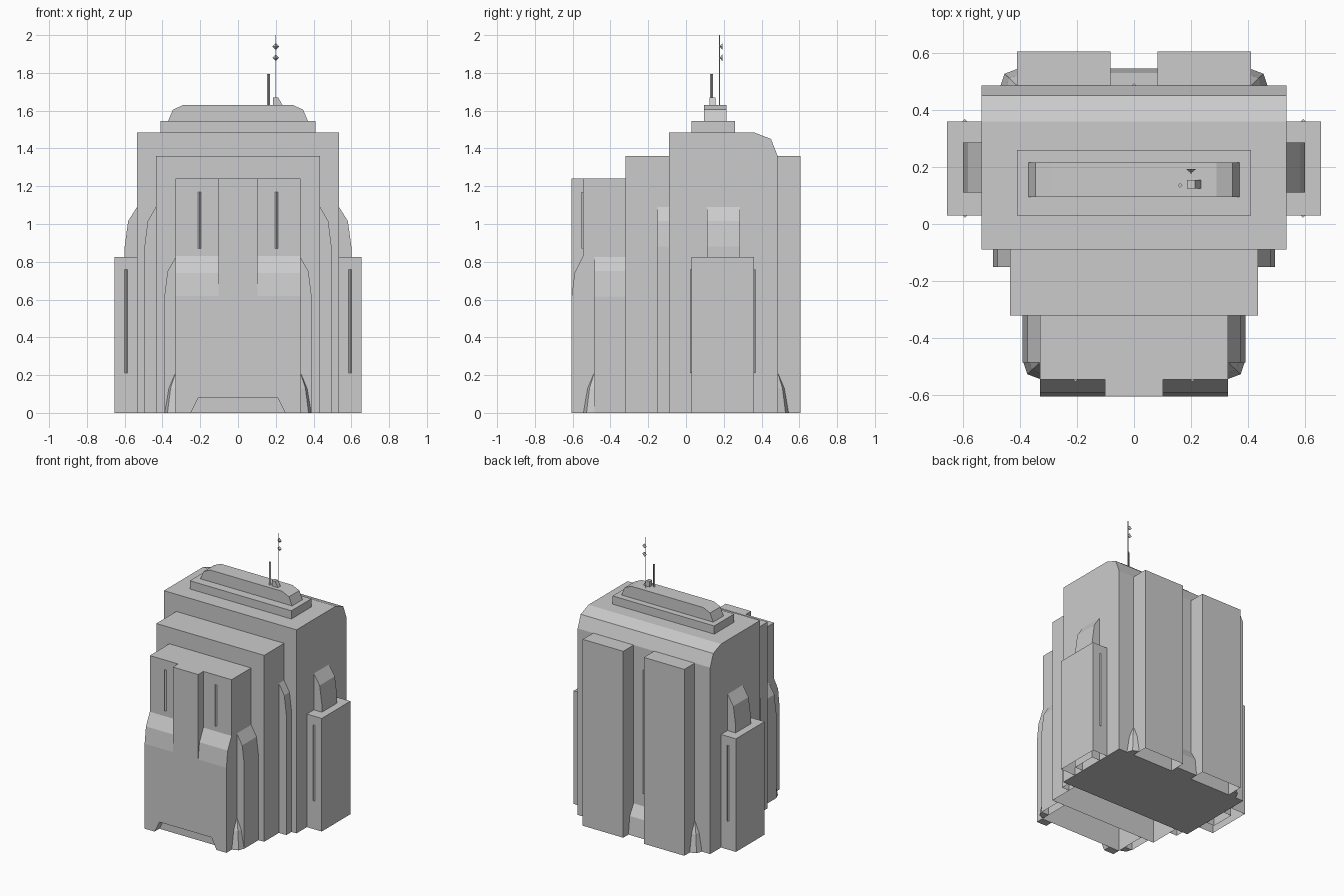
import bpy
import bmesh

cube = bpy.data.objects.get("Cube")
if cube:
    bpy.data.objects.remove(cube, do_unlink=True)

grey = bpy.data.materials.new("concrete_grey")
grey.use_nodes = True
COLOUR = (0.6, 0.6, 0.6, 1.0)
grey.diffuse_color = COLOUR
grey.node_tree.nodes["Principled BSDF"].inputs["Base Color"].default_value = COLOUR


def finish(name, bm, mirror=False, open_bottom=False):
    """Turn a bmesh into an object, optionally mirrored or without a floor."""
    bmesh.ops.recalc_face_normals(bm, faces=bm.faces)
    if open_bottom:
        floor = [f for f in bm.faces
                 if f.normal.z < -0.9 and f.calc_center_median().z < 0.01]
        bmesh.ops.delete(bm, geom=floor, context="FACES")
    mesh = bpy.data.meshes.new(name)
    bm.to_mesh(mesh)
    bm.free()
    mesh.materials.append(grey)
    ob = bpy.data.objects.new(name, mesh)
    bpy.context.collection.objects.link(ob)
    if mirror:
        ob.modifiers.new("mirror", "MIRROR").use_mirror_merge = False
    return ob


def prism(name, axis, outline, lo, hi, **options):
    """Extrude a flat outline along an axis from lo to hi."""
    place = {"x": lambda a, b, t: (t, a, b),
             "y": lambda a, b, t: (a, t, b),
             "z": lambda a, b, t: (a, b, t)}[axis]
    bm = bmesh.new()
    ends = [[bm.verts.new(place(a, b, t)) for a, b in outline] for t in (lo, hi)]
    for ring in ends:
        bm.faces.new(ring)
    for i in range(len(outline)):
        j = (i + 1) % len(outline)
        bm.faces.new((ends[0][i], ends[0][j], ends[1][j], ends[1][i]))
    return finish(name, bm, **options)


def box(name, x, y, z, **options):
    corners = [(x[0], y[0]), (x[1], y[0]), (x[1], y[1]), (x[0], y[1])]
    return prism(name, "z", corners, z[0], z[1], **options)


def buttress(name, x, y, top):
    """Side pier whose outer face leans in towards the top."""
    inner, outer = x
    width = outer - inner
    outline = [(inner, 0), (outer, 0), (outer, top - 0.21),
               (inner + width * 0.72, top - 0.075), (inner, top)]
    prism(name, "y", outline, y[0], y[1], mirror=True, open_bottom=True)


def strip(name, x, y, z, mirror=True):
    """Thin upright light strip with a diamond section."""
    r = 0.008
    prism(name, "z", [(x - r, y), (x, y - r), (x + r, y), (x, y + r)],
          z[0], z[1], mirror=mirror)


def corner_flare(name, x, y, side):
    """Tapering foot that fills an inner corner."""
    bm = bmesh.new()
    for z, r in ((0, 0.058), (0.13, 0.036), (0.205, 0.004)):
        for a, b in ((0, 0), (1, 0), (0.75, 0.72), (0, 1)):
            bm.verts.new((x + a * r, y + side * b * r, z))
    hull = bmesh.ops.convex_hull(bm, input=bm.verts)
    spare = {g for g in hull["geom_interior"] if isinstance(g, bmesh.types.BMVert)}
    bmesh.ops.delete(bm, geom=list(spare), context="VERTS")
    finish(name, bm, mirror=True)


# Main tower with rounded rear roof edge
prism("main_tower", "x",
      [(-0.09, 0), (0.485, 0), (0.485, 1.36), (0.45, 1.45), (0.36, 1.485), (-0.09, 1.485)],
      -0.535, 0.535)
box("middle_block", (-0.435, 0.435), (-0.32, -0.09), (0, 1.36), open_bottom=True)

# Front block with entrance notch, raised centre and set-back shoulders
notch = [(0.33, 0.62), (0.33, 0), (0.25, 0), (0.21, 0.08)]
prism("entrance_wall", "y", notch + [(-x, z) for x, z in reversed(notch)], -0.605, -0.55)
box("front_core", (-0.33, 0.33), (-0.55, -0.32), (0, 0.62), open_bottom=True)
box("front_centre", (-0.102, 0.102), (-0.605, -0.32), (0.62, 1.24))
prism("front_shoulder", "x",
      [(-0.605, 0.62), (-0.59, 0.74), (-0.545, 0.83), (-0.545, 1.24), (-0.32, 1.24), (-0.32, 0.62)],
      0.102, 0.33, mirror=True)

# Side piers and wings
buttress("front_buttress", (0.33, 0.39), (-0.485, -0.32), 0.825)
buttress("middle_buttress", (0.435, 0.495), (-0.15, -0.09), 1.09)
buttress("wing_buttress", (0.535, 0.6), (0.11, 0.285), 1.09)
box("side_wing", (0.535, 0.655), (0.03, 0.36), (0, 0.825), mirror=True, open_bottom=True)

# Rear pilasters and the sloped sill between them
box("rear_pilaster", (0.083, 0.41), (0.485, 0.605), (0, 1.36), mirror=True, open_bottom=True)
prism("rear_sill", "x", [(0.485, 0), (0.545, 0), (0.53, 0.13), (0.485, 0.205)], -0.083, 0.083)

# Corner feet
corner_flare("front_foot", 0.33, -0.485, -1)
corner_flare("rear_foot", 0.41, 0.485, 1)

# Light strips
strip("front_strip", 0.205, -0.545, (0.87, 1.17))
strip("wing_front_strip", 0.593, 0.03, (0.21, 0.76))
strip("wing_rear_strip", 0.593, 0.36, (0.21, 0.76))
strip("rear_strip", 0, 0.485, (0.3, 1.2), mirror=False)

# Roof tiers
box("lower_roof_tier", (-0.41, 0.41), (0.03, 0.26), (1.485, 1.545))
tier = [(0.37, 1.545), (0.345, 1.605), (0.29, 1.63)]
prism("upper_roof_tier", "y", tier + [(-x, z) for x, z in reversed(tier)], 0.095, 0.215)

# Roof equipment
prism("mast_housing", "y", [(0.185, 1.63), (0.235, 1.63), (0.213, 1.67), (0.185, 1.67)], 0.125, 0.155)
strip("short_mast", 0.162, 0.135, (1.63, 1.795), mirror=False)
box("tall_mast", (0.198, 0.202), (0.176, 0.18), (1.63, 2.0))

# Diamond dishes on the tall mast
for number, z in enumerate((1.88, 1.94), 1):
    bm = bmesh.new()
    r = 0.018
    rim = [bm.verts.new((0.2 + a * r, 0.193, z + b * r))
           for a, b in ((1, 0), (0, 1), (-1, 0), (0, -1))]
    tip = bm.verts.new((0.2, 0.178, z))
    bm.faces.new(rim)
    for i in range(4):
        bm.faces.new((rim[i - 1], rim[i], tip))
    finish(f"mast_dish_{number}", bm)
